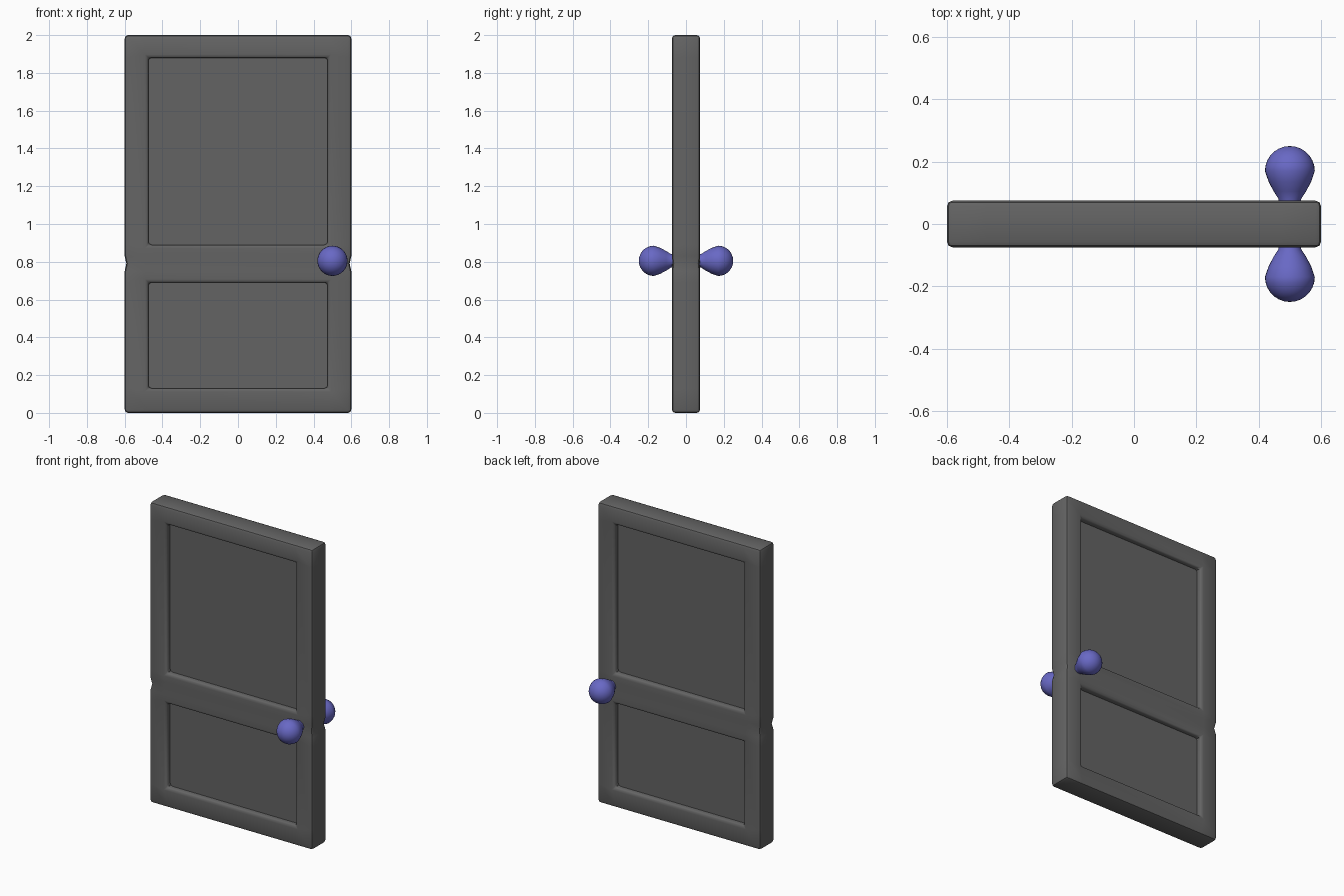
import bpy, bmesh, math
from mathutils import Vector, Matrix

cube = bpy.data.objects.get("Cube")
if cube:
    bpy.data.objects.remove(cube, do_unlink=True)


def material(name, rgb):
    mat = bpy.data.materials.new(name)
    mat.use_nodes = True
    mat.diffuse_color = (*rgb, 1)
    mat.node_tree.nodes["Principled BSDF"].inputs["Base Color"].default_value = (*rgb, 1)
    return mat


def finish(bm, name, mat, angle):
    bmesh.ops.recalc_face_normals(bm, faces=bm.faces)
    mesh = bpy.data.meshes.new(name)
    bm.to_mesh(mesh)
    bm.free()
    mesh.materials.append(mat)
    obj = bpy.data.objects.new(name, mesh)
    bpy.context.collection.objects.link(obj)
    bpy.ops.object.select_all(action='DESELECT')
    bpy.context.view_layer.objects.active = obj
    obj.select_set(True)
    bpy.ops.object.shade_smooth_by_angle(angle=math.radians(angle))
    return obj


grey = material("dark grey", (0.127, 0.127, 0.127))
blue = material("violet blue", (0.14, 0.14, 0.56))

W, T, H = 0.6, 0.075, 2.0
RECESS, BEVEL = 0.04, 0.018

# Door slab, cut along the rails and stiles
bm = bmesh.new()
bmesh.ops.create_cube(bm, size=1, matrix=Matrix.Translation((0, 0, H / 2))
                      @ Matrix.Diagonal((2 * W, 2 * T, H, 1)))
cuts = [((x, 0, 0), (1, 0, 0)) for x in (-0.475, 0.475)]
cuts += [((0, 0, z), (0, 0, 1)) for z in (0.13, 0.69, 0.89, 1.88)]
for co, no in cuts:
    bmesh.ops.bisect_plane(bm, geom=bm.verts[:] + bm.edges[:] + bm.faces[:],
                           plane_co=co, plane_no=no)

# Two recessed panels on each side
panels = []
for f in bm.faces:
    c = f.calc_center_median()
    if abs(f.normal.y) > 0.9 and abs(c.x) < 0.1 and (0.3 < c.z < 0.5 or 1.2 < c.z < 1.5):
        panels.append(f)
for f in panels:
    inward = -f.normal.copy() * RECESS
    new = bmesh.ops.extrude_discrete_faces(bm, faces=[f])["faces"][0]
    bmesh.ops.translate(bm, verts=new.verts[:], vec=inward)

# Rounded outer edges, panel rims and panel corners
bm.normal_update()
floor_y = T - RECESS


def on_floor(v):
    return abs(abs(v.co.y) - floor_y) < 1e-4


edges = [e for e in bm.edges if e.calc_face_angle(0) > 0.5
         and not all(on_floor(v) for v in e.verts)]
bmesh.ops.bevel(bm, geom=edges, offset=BEVEL, segments=2, profile=0.5, affect='EDGES')

# Small nicks in the long edges beside the middle rail
for z in (0.75, 0.79, 0.83):
    bmesh.ops.bisect_plane(bm, geom=bm.verts[:] + bm.edges[:] + bm.faces[:],
                           plane_co=(0, 0, z), plane_no=(0, 0, 1))
for v in bm.verts:
    if abs(v.co.z - 0.79) < 1e-4 and abs(v.co.x) > W - BEVEL - 0.001 and abs(v.co.y) > T - BEVEL - 0.001:
        v.co.x -= math.copysign(0.009, v.co.x)
        v.co.y -= math.copysign(0.005, v.co.y)
finish(bm, "door_panel", grey, 35)

# Teardrop knobs on both sides, turned around the y axis
ball, centre = 0.08, 0.17
profile = [(0.034, 0.05), (0.036, 0.08), (0.052, 0.105), (0.068, 0.135)]
profile += [(ball * math.cos(a), centre + ball * math.sin(a))
            for a in (math.pi / 2 * i / 7 for i in range(8))]
for side, name in ((-1, "front_knob"), (1, "back_knob")):
    bm = bmesh.new()
    verts = [bm.verts.new((0.5 + r, side * y, 0.805)) for r, y in profile]
    chain = [bm.edges.new(pair) for pair in zip(verts, verts[1:])]
    bmesh.ops.spin(bm, geom=verts + chain, cent=(0.5, 0, 0.805), axis=Vector((0, 1, 0)),
                   angle=2 * math.pi, steps=32)
    bmesh.ops.remove_doubles(bm, verts=bm.verts[:], dist=0.0005)
    finish(bm, name, blue, 60)
